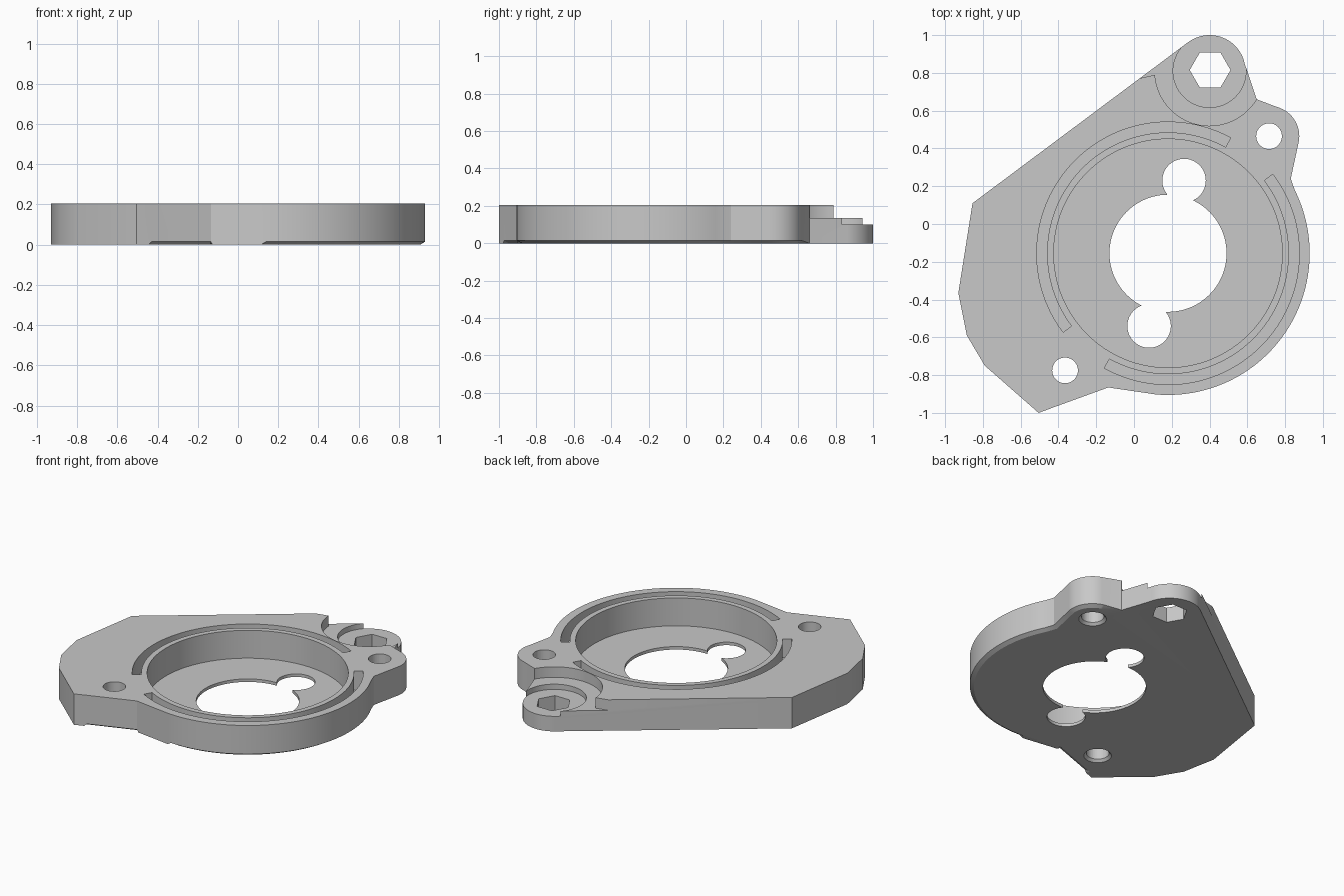
import bpy, bmesh
from math import cos, sin, radians

cube = bpy.data.objects.get("Cube")
if cube:
    bpy.data.objects.remove(cube, do_unlink=True)

HEIGHT = 0.205
RING = (0.18, -0.155)      # centre of the main bore
BOSS = (0.40, 0.81)        # centre of the hex boss
LUG = (0.715, 0.465)       # centre of the side bolt lug
LOWER_BOLT = (-0.365, -0.775)
GREY = (0.58, 0.58, 0.58, 1)

metal = bpy.data.materials.new("grey metal")
metal.use_nodes = True
metal.diffuse_color = GREY
metal.node_tree.nodes["Principled BSDF"].inputs["Base Color"].default_value = GREY


def arc(c, r, a0, a1, n):
    """Points on an arc, angles in degrees, both ends included."""
    angles = [radians(a0 + (a1 - a0) * i / n) for i in range(n + 1)]
    return [(c[0] + r * cos(a), c[1] + r * sin(a)) for a in angles]


def circle(c, r, n=64):
    return arc(c, r, 0, 360, n)[:-1]


def slot(a0, a1):
    """Closed outline of a curved groove around the bore."""
    return arc(RING, 0.695, a0, a1, 64) + arc(RING, 0.64, a1, a0, 64)


def chamfered(x, y):
    """Whether the bottom edge is relieved at this place."""
    return x > -0.44 and y < 0.64 and not (-0.13 < x < 0.115 and y < -0.8)


def prism(name, outline, z0, z1, top=None, chamfer=False):
    """Solid between two counter-clockwise outlines."""
    bm = bmesh.new()
    low = [bm.verts.new((x, y, z0)) for x, y in outline]
    high = [bm.verts.new((x, y, z1)) for x, y in (top or outline)]
    base = bm.faces.new(low[::-1])
    bm.faces.new(high)
    n = len(low)
    for i in range(n):
        j = (i + 1) % n
        bm.faces.new((low[i], low[j], high[j], high[i]))
    bm.normal_update()
    if chamfer:
        # shallow relief along the bottom edge of the plate
        bmesh.ops.inset_region(bm, faces=[base], thickness=0.025, use_even_offset=True)
        inner = set(base.verts)
        for v in bm.verts:
            if v not in inner and v.co.z < 0.01 and chamfered(v.co.x, v.co.y):
                v.co.z += 0.015
    mesh = bpy.data.meshes.new(name)
    bm.to_mesh(mesh)
    bm.free()
    mesh.materials.append(metal)
    obj = bpy.data.objects.new(name, mesh)
    bpy.context.collection.objects.link(obj)
    return obj


# plate outline, counter-clockwise from the lower corner
outline = [(-0.505, -1.0), (-0.445, -0.978), (-0.43, -0.972), (-0.135, -0.865), (-0.125, -0.867)]
outline += arc(RING, 0.75, -95, 26.6, 64)
outline += [(0.83, 0.24)]
outline += arc(LUG, 0.16, -14, 75, 20)
outline += [(0.65, 0.66)]
outline += arc(BOSS, 0.19, 12, 126.8, 32)
outline += [(-0.855, 0.11), (-0.93, -0.365), (-0.885, -0.59), (-0.79, -0.75)]
plate = prism("mounting_plate", outline, 0, HEIGHT, chamfer=True)

# cutters
over, under = HEIGHT + 0.1, -0.1
recess = arc(BOSS, 0.29, 184, 420, 64) + [(0.5, 1.3), (-0.2, 1.3), (-0.2, 0.72)]
cutters = [
    prism("bore_cutter", circle(RING, 0.605, 128), 0.02, over),
    prism("centre_hole_cutter", circle(RING, 0.31, 96), under, over),
    prism("upper_keyhole_cutter", circle((0.265, 0.23), 0.115), under, over),
    prism("lower_keyhole_cutter", circle((0.08, -0.54), 0.115), under, over),
    prism("long_groove_cutter", slot(61.5, 217), 0.08, over),
    prism("side_groove_cutter", slot(-119, 37), 0.08, over),
    prism("boss_recess_cutter", recess, 0.135, over),
    prism("boss_pocket_cutter", circle(BOSS, 0.193), 0.10, over),
    prism("hex_hole_cutter", circle((0.403, 0.815), 0.108, 6), under, over),
]
for spot in (LUG, LOWER_BOLT):
    cutters.append(prism("bolt_hole_cutter", circle(spot, 0.068, 48), under, over))
    cutters.append(prism("countersink_cutter", circle(spot, 0.098, 48), -0.015, 0.02,
                         top=circle(spot, 0.064, 48)))

for cutter in cutters:
    cutter.hide_render = True
    mod = plate.modifiers.new(cutter.name, 'BOOLEAN')
    mod.operation = 'DIFFERENCE'
    mod.solver = 'EXACT'
    mod.object = cutter

# bake the cuts and remove the cutters
graph = bpy.context.evaluated_depsgraph_get()
result = bpy.data.meshes.new_from_object(plate.evaluated_get(graph))
plate.modifiers.clear()
plate.data = result
for cutter in cutters:
    bpy.data.objects.remove(cutter, do_unlink=True)

bpy.ops.object.select_all(action='DESELECT')
plate.select_set(True)
bpy.context.view_layer.objects.active = plate
bpy.ops.object.shade_smooth_by_angle(angle=radians(25))
